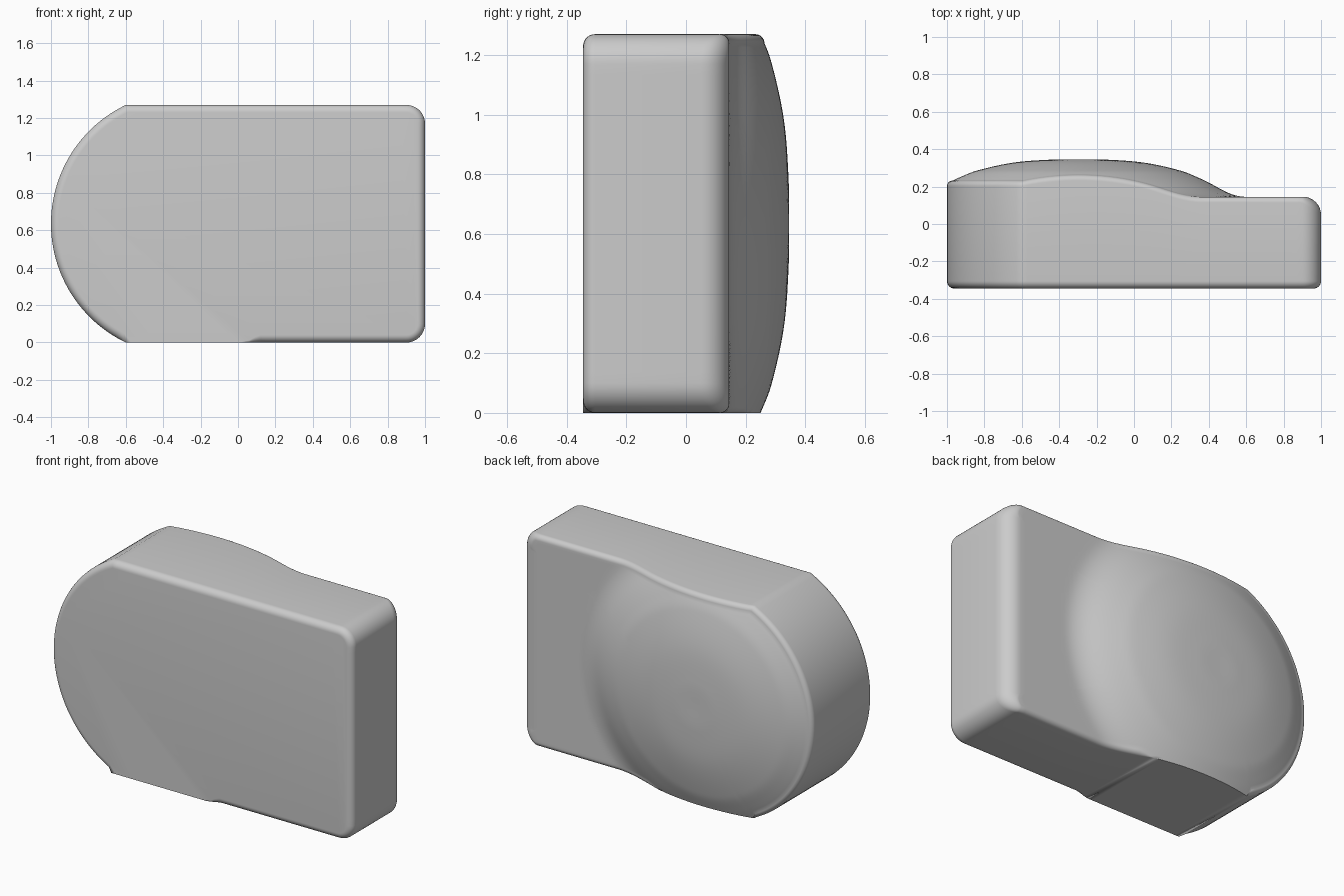
import bpy, bmesh, math

cube = bpy.data.objects.get("Cube")
if cube:
    bpy.data.objects.remove(cube)

CX, CZ, R, H = -0.296, 0.635, 0.704, 1.27   # rounded end, also the dome centre
FRONT = -0.345
STEPS, RINGS = 8, 44

# Dome profile: distance from centre, back position
DOME = [(0, .345), (.15, .344), (.35, .328), (.546, .285), (.635, .25),
        (.70, .219), (.796, .168), (.86, .148), (.92, .145), (3, .145)]


def slope(i):
    if i in (0, len(DOME) - 1):
        return 0
    (a, b), (c, d) = DOME[i - 1], DOME[min(i + 1, len(DOME) - 1)]
    return (d - b) / (c - a)


def back(x, z):
    """Smoothly interpolated back surface."""
    r = math.hypot(x - CX, z - CZ)
    i = max(k for k in range(len(DOME) - 1) if DOME[k][0] <= r)
    (a, b), (c, d) = DOME[i], DOME[i + 1]
    w = c - a
    t = (r - a) / w
    s, e = slope(i) * w, slope(i + 1) * w
    return b + t * (s + t * (3 * (d - b) - 2 * s - e + t * (2 * (b - d) + s + e)))


def arc(cx, cz, r, a0, a1, n):
    angles = [math.radians(a0 + (a1 - a0) * i / n) for i in range(n)]
    return [(cx + r * math.cos(a), cz + r * math.sin(a)) for a in angles]


def line(x0, z0, x1, z1, n):
    return [(x0 + (x1 - x0) * i / n, z0 + (z1 - z0) * i / n) for i in range(n)]


# Outline, clockwise: round end, top, corner, straight end, corner, bottom
half = math.degrees(math.asin(CZ / R))
left = CX - math.sqrt(R * R - CZ * CZ)
c = 0.1
outline = (arc(CX, CZ, R, 180 + half, 180 - half, 48)
           + line(left, H, 1 - c, H, 50)
           + arc(1 - c, H - c, c, 90, 0, 10)
           + line(1, H - c, 1, c, 30)
           + arc(1 - c, c, c, 0, -90, 10)
           + line(1 - c, 0, left, 0, 50))
count = len(outline)


def normal(i):
    (a, b), (p, q) = outline[i - 1], outline[(i + 1) % count]
    d = math.hypot(p - a, q - b)
    return (b - q) / d, (p - a) / d


def fade(x, nz):
    """The bottom edge stays sharp on the domed half."""
    return min(1, max(0, (x - .04) / .07)) if nz < -.94 and x < .2 else 1


bm = bmesh.new()
front_rings = [[] for _ in range(STEPS + 1)]
back_rings = [[] for _ in range(STEPS + RINGS)]
for i, (x, z) in enumerate(outline):
    nx, nz = normal(i)
    f = fade(x, nz)
    rf = .04 * f
    rb = (.03 + .065 * max(0, nx)) * f
    # Rounded front edge
    for k in range(STEPS + 1):
        a = math.pi / 2 * k / STEPS
        o = rf * (1 - math.sin(a))
        front_rings[k].append(bm.verts.new((x - nx * o, FRONT + rf * (1 - math.cos(a)), z - nz * o)))
    # Rounded back edge
    ix, iz = x - nx * rb, z - nz * rb
    yb = back(ix, iz)
    for k in range(STEPS + 1):
        a = math.pi / 2 * k / STEPS
        o = rb * (1 - math.cos(a))
        back_rings[k].append(bm.verts.new((x - nx * o, yb - rb * (1 - math.sin(a)), z - nz * o)))
    # Domed back surface
    for k in range(1, RINGS):
        t = k / RINGS
        px, pz = ix + (CX - ix) * t, iz + (CZ - iz) * t
        back_rings[STEPS + k].append(bm.verts.new((px, back(px, pz), pz)))

rings = front_rings + back_rings
for r0, r1 in zip(rings, rings[1:]):
    for i in range(count):
        j = (i + 1) % count
        bm.faces.new((r0[i], r0[j], r1[j], r1[i]))
bm.faces.new(rings[0])
bm.faces.new(rings[-1])
bmesh.ops.remove_doubles(bm, verts=bm.verts, dist=1e-5)
bmesh.ops.recalc_face_normals(bm, faces=bm.faces)

mesh = bpy.data.meshes.new("rounded_body")
bm.to_mesh(mesh)
bm.free()
body = bpy.data.objects.new("rounded_body", mesh)
bpy.context.collection.objects.link(body)

# Plain grey
grey = bpy.data.materials.new("plain grey")
grey.use_nodes = True
colour = (.6, .6, .6, 1)
grey.diffuse_color = colour
grey.node_tree.nodes["Principled BSDF"].inputs["Base Color"].default_value = colour
mesh.materials.append(grey)

bpy.ops.object.select_all(action="DESELECT")
body.select_set(True)
bpy.context.view_layer.objects.active = body
bpy.ops.object.shade_smooth_by_angle(angle=math.radians(28))
